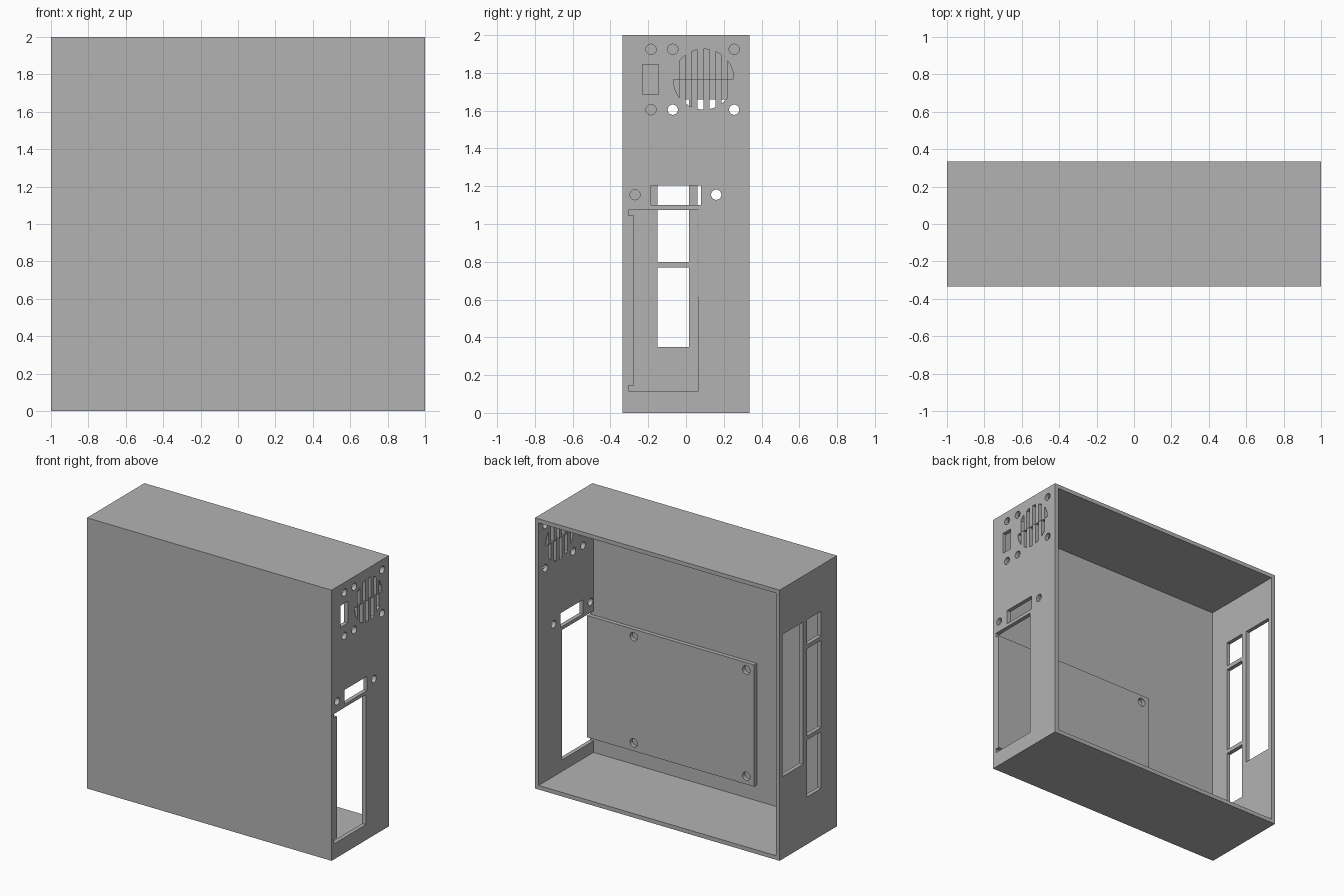
import bpy, bmesh, math
from mathutils import Vector

cube = bpy.data.objects.get("Cube")
if cube:
    bpy.data.objects.remove(cube, do_unlink=True)

grey = bpy.data.materials.new("plain_grey")
grey.use_nodes = True
grey.diffuse_color = (0.45, 0.45, 0.45, 1)
grey.node_tree.nodes["Principled BSDF"].inputs["Base Color"].default_value = (0.45, 0.45, 0.45, 1)

WALL, HALF_DEPTH = 0.03, 0.335
INNER = HALF_DEPTH - WALL


def rect(a0, a1, z0, z1):
    return [(a0, z0), (a1, z0), (a1, z1), (a0, z1)]


def circle(a, z, r, n=32):
    return [(a + r * math.cos(2 * math.pi * i / n), z + r * math.sin(2 * math.pi * i / n))
            for i in range(n)]


def make_prisms(name, outlines, axis, start, end):
    """Extrude (a, z) outlines along x or y into one object."""
    bm = bmesh.new()
    for outline in outlines:
        place = lambda a, z: (start, a, z) if axis == "x" else (a, start, z)
        face = bm.faces.new([bm.verts.new(place(a, z)) for a, z in outline])
        ext = bmesh.ops.extrude_face_region(bm, geom=[face])
        step = Vector((end - start, 0, 0)) if axis == "x" else Vector((0, end - start, 0))
        bmesh.ops.translate(bm, vec=step, verts=[v for v in ext["geom"]
                                                 if isinstance(v, bmesh.types.BMVert)])
    bmesh.ops.recalc_face_normals(bm, faces=bm.faces)
    mesh = bpy.data.meshes.new(name)
    bm.to_mesh(mesh)
    bm.free()
    mesh.materials.append(grey)
    obj = bpy.data.objects.new(name, mesh)
    bpy.context.collection.objects.link(obj)
    return obj


def cut(target, cutter):
    """Subtract the cutter, keep the result and drop the cutter."""
    mod = target.modifiers.new("cut", "BOOLEAN")
    mod.operation, mod.solver, mod.object = "DIFFERENCE", "EXACT", cutter
    cutter.hide_render = True
    bpy.context.view_layer.objects.active = target
    bpy.ops.object.modifier_apply(modifier=mod.name)
    bpy.data.objects.remove(cutter, do_unlink=True)


def fan_slots(cy, cz, r, count):
    """Strips of a disc, alternating above and below its middle line."""
    slots, width = [], 2 * r / count
    for i in range(count):
        side = 1 if i % 2 else -1
        y0 = cy - r + i * width
        base = cz + side * 0.001
        arc = []
        for k in range(9):
            y = y0 + width * k / 8
            h = math.sqrt(max(r * r - (y - cy) ** 2, 0))
            if h > 0.004:
                arc.append((y, cz + side * h))
        slots.append([(y0 + width, base), (y0, base)] + arc)
    return slots


# Case: a box open at the back
case = make_prisms("case_shell", [rect(-1, 1, 0, 2)], "y", -HALF_DEPTH, HALF_DEPTH)
cut(case, make_prisms("cavity", [rect(-1 + WALL, 1 - WALL, WALL, 2 - WALL)], "y", -INNER, 0.5))

# Left side: power socket, screw holes, vent, card slot and port opening
board_top = -0.275
port_opening = [(0.065, 0.115), (0.065, 1.075), (-INNER, 1.075), (-INNER, 1.045),
                (board_top, 1.045), (board_top, 0.145), (-INNER, 0.145), (-INNER, 0.115)]
openings = [port_opening, rect(-0.23, -0.145, 1.685, 1.845), rect(-0.185, 0.08, 1.10, 1.205)]
openings += [circle(y, z, 0.027) for y in (-0.185, -0.07, 0.255) for z in (1.605, 1.925)]
openings += [circle(y, 1.155, 0.027) for y in (-0.27, 0.16)]
openings += fan_slots(0.093, 1.766, 0.16, 10)
cut(case, make_prisms("left_openings", openings, "x", 0.9, 1.1))

# Right side: one wide window and a column of three narrow ones
windows = [rect(0.06, 0.30, 0.61, 1.66)]
windows += [rect(-0.15, 0.015, z0, z1) for z0, z1 in ((0.35, 0.77), (0.80, 1.445), (1.475, 1.66))]
cut(case, make_prisms("right_windows", windows, "x", -1.1, -0.9))

# Mounting plate on the inside of the front wall, with four screw holes
plate = make_prisms("mounting_plate", [rect(-0.365, 0.985, 0.145, 1.045)], "y",
                    -INNER - 0.01, board_top)
holes = [circle(x, z, 0.031) for x in (-0.30, 0.62) for z in (0.205, 0.99)]
cut(plate, make_prisms("plate_holes", holes, "y", -0.4, -0.2))
